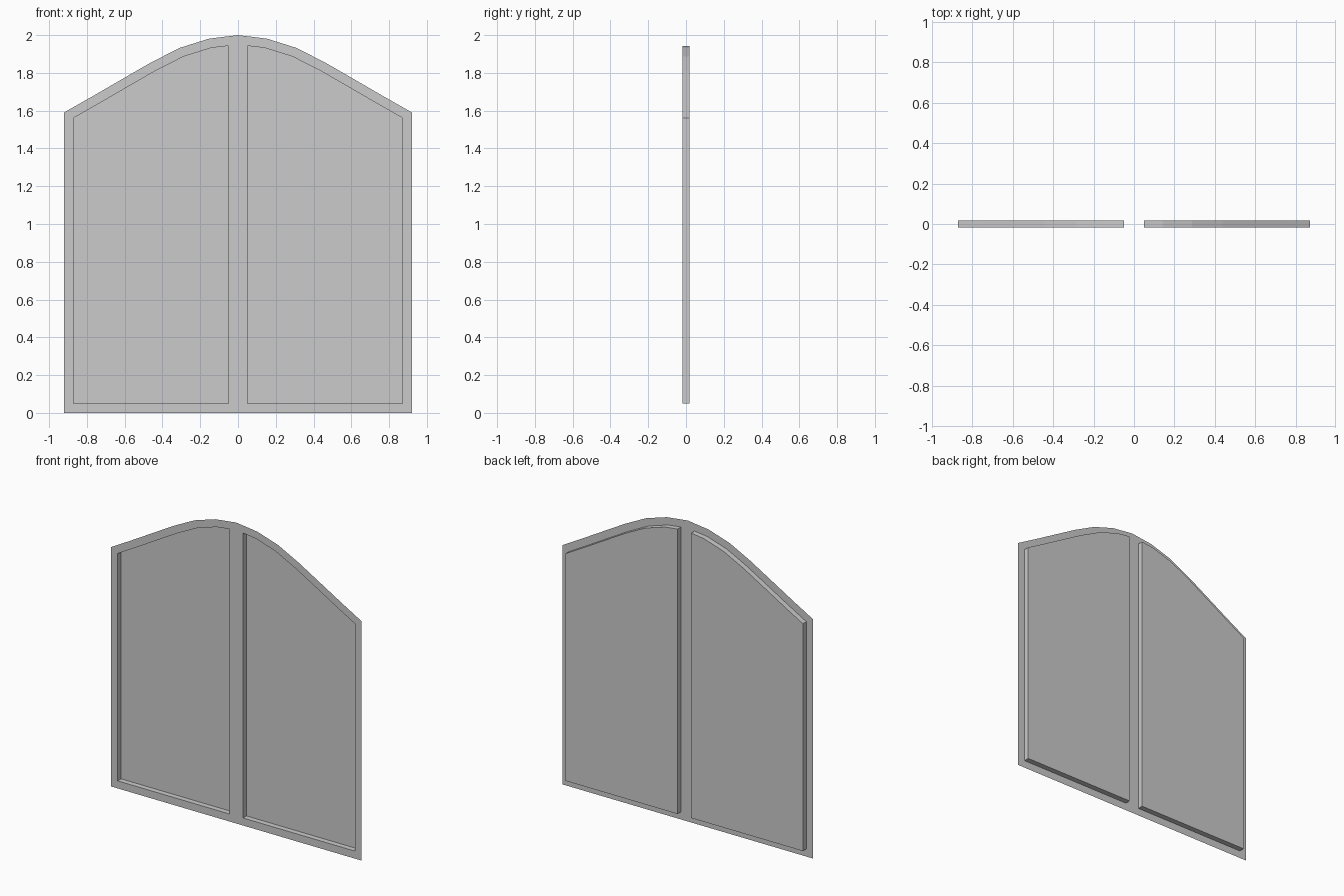
import bpy, bmesh

if "Cube" in bpy.data.objects:
    bpy.data.objects.remove(bpy.data.objects["Cube"])

HALF_DEPTH = 0.018
INSET = 0.05

# Arched outline of the right half: bottom edge, side, then up along the arch
outline = [(0, 0), (0.922, 0), (0.922, 1.59), (0.77, 1.676), (0.615, 1.766),
           (0.461, 1.855), (0.307, 1.933), (0.154, 1.981), (0, 2.0)]

bm = bmesh.new()
face = bm.faces.new([bm.verts.new((x, -HALF_DEPTH, z)) for x, z in outline])
bm.normal_update()

# Flat frame border around the panel
bmesh.ops.inset_individual(bm, faces=[face], thickness=INSET, use_even_offset=True)

# Panel pushed back, leaving walls around the recess
res = bmesh.ops.extrude_discrete_faces(bm, faces=[face])
panel_verts = list(res["faces"][0].verts)
bmesh.ops.translate(bm, verts=panel_verts, vec=(0, 2 * HALF_DEPTH, 0))

# Mirror for the left half, joined along the middle bar
bmesh.ops.mirror(bm, geom=bm.verts[:] + bm.edges[:] + bm.faces[:],
                 axis='X', merge_dist=0.0001)
bmesh.ops.remove_doubles(bm, verts=bm.verts[:], dist=0.0001)
bmesh.ops.recalc_face_normals(bm, faces=bm.faces[:])
bm.normal_update()

# Frame faces look towards the front
front = max(bm.faces, key=lambda f: abs(f.normal.y))
if front.normal.y > 0:
    bmesh.ops.reverse_faces(bm, faces=bm.faces[:])

mesh = bpy.data.meshes.new("arched_double_panel")
bm.to_mesh(mesh)
bm.free()
bpy.context.collection.objects.link(bpy.data.objects.new("arched_double_panel", mesh))
